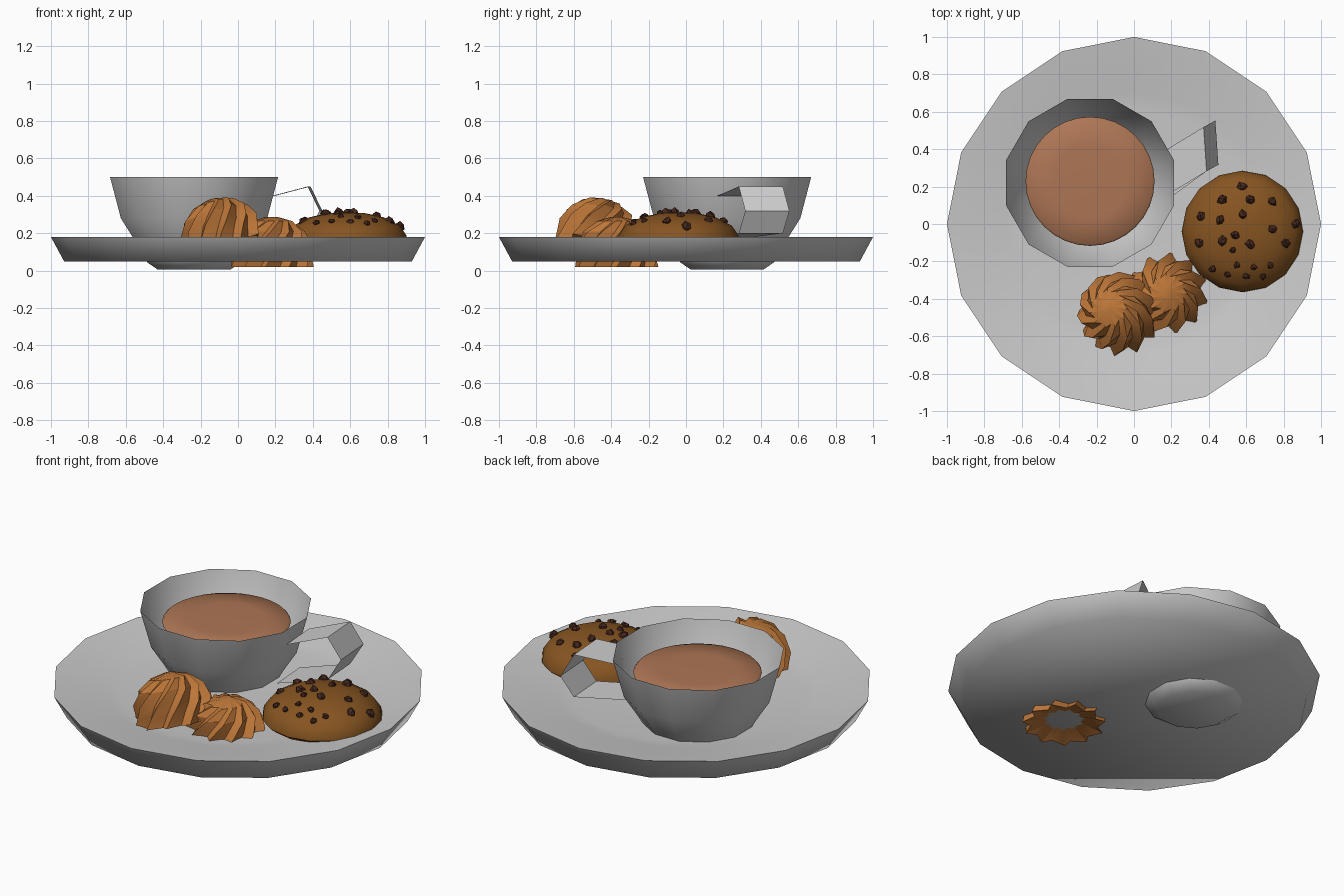
import bpy, bmesh, math, random
from mathutils import Vector, Matrix

if "Cube" in bpy.data.objects:
    bpy.data.objects.remove(bpy.data.objects["Cube"])

random.seed(4)


def material(name, rgb):
    m = bpy.data.materials.new(name)
    m.diffuse_color = (*rgb, 1)
    m.use_nodes = True
    m.node_tree.nodes["Principled BSDF"].inputs["Base Color"].default_value = m.diffuse_color
    return m


def finish(name, bm, mat=None, smooth=None, fix=True):
    if fix:
        bmesh.ops.recalc_face_normals(bm, faces=bm.faces)
    me = bpy.data.meshes.new(name)
    bm.to_mesh(me)
    bm.free()
    ob = bpy.data.objects.new(name, me)
    bpy.context.collection.objects.link(ob)
    if mat:
        me.materials.append(mat)
    if smooth:
        bpy.ops.object.select_all(action='DESELECT')
        ob.select_set(True)
        bpy.context.view_layer.objects.active = ob
        bpy.ops.object.shade_smooth_by_angle(angle=math.radians(smooth))
    return ob


def loft(rings, cap_start=False, cap_end=False):
    """Skin closed rings of points; caps fill the first/last ring."""
    bm = bmesh.new()
    vs = [[bm.verts.new(p) for p in ring] for ring in rings]
    for a, b in zip(vs, vs[1:]):
        for i in range(len(a)):
            j = (i + 1) % len(a)
            bm.faces.new((a[i], a[j], b[j], b[i]))
    if cap_start:
        bm.faces.new(vs[0][::-1])
    if cap_end:
        bm.faces.new(vs[-1])
    return bm


def lathe(profile, n, center=(0, 0), start=0, **caps):
    def ring(r, z):
        angles = [math.radians(start) + math.tau * i / n for i in range(n)]
        return [(center[0] + r * math.cos(a), center[1] + r * math.sin(a), z) for a in angles]
    return loft([ring(r, z) for r, z in profile], **caps)


tea_mat = material("tea", (0.42, 0.18, 0.09))
swirl_mat = material("swirl_biscuit", (0.50, 0.18, 0.04))
cookie_mat = material("cookie", (0.24, 0.09, 0.015))
chip_mat = material("chocolate", (0.06, 0.02, 0.012))

# Saucer: flat underside, flared rim, shallow well
finish("saucer", lathe([(0.93, 0.05), (1.0, 0.18), (0.83, 0.155), (0.70, 0.13), (0.62, 0.12)],
                       16, cap_start=True, cap_end=True), smooth=75)

# Cup: thin twelve-sided bowl
CUP = (-0.235, 0.22)
finish("cup", lathe([(0.20, 0.005), (0.26, 0.045), (0.34, 0.18), (0.405, 0.28), (0.465, 0.50)],
                    12, CUP, 15, cap_start=True), smooth=40, fix=False)

# Tea surface
finish("tea", lathe([(0.345, 0.40), (0.335, 0.412), (0.2, 0.418)], 32, (-0.235, 0.228),
                    cap_end=True), tea_mat, smooth=60, fix=False)

# Handle: angular ribbon
bm = bmesh.new()
path = [(0.19, 0.285, 0.40), (0.38, 0.40, 0.45), (0.443, 0.435, 0.32),
        (0.38, 0.40, 0.20), (0.16, 0.24, 0.18)]
half = Vector((0.008, -0.118, 0))
pairs = [(bm.verts.new(Vector(p) - half), bm.verts.new(Vector(p) + half)) for p in path]
for (a, b), (c, d) in zip(pairs, pairs[1:]):
    bm.faces.new((a, b, d, c))
finish("handle", bm, fix=False)

# Round cookie
COOKIE = (0.58, -0.04)
dome = [(0.325, 0.16), (0.32, 0.19), (0.285, 0.24), (0.20, 0.285), (0.10, 0.307), (0.02, 0.312)]
finish("cookie", lathe([(0.28, 0.125)] + dome, 16, COOKIE, cap_start=True, cap_end=True),
       cookie_mat, smooth=50)


def dome_height(r):
    for (r1, z1), (r0, z0) in zip(dome, dome[1:]):
        if r0 <= r <= r1:
            return z0 + (z1 - z0) * (r - r0) / (r1 - r0)
    return dome[-1][1]


# Chocolate chips: small rough lumps on the dome
spots = [(.58, .20), (.47, .13), (.62, .13), (.74, .12), (.36, .04), (.46, .02), (.58, .05),
         (.74, -.03), (.54, -.06), (.35, -.10), (.47, -.09), (.62, -.11), (.81, -.10),
         (.53, -.14), (.865, 0), (.73, -.22), (.64, -.23), (.55, -.22), (.42, -.24),
         (.50, -.27), (.60, -.28), (.69, -.28)]
bm = bmesh.new()
for x, y in spots:
    z = dome_height(math.hypot(x - COOKIE[0], y - COOKIE[1]))
    size = 0.028 if y > -0.12 else 0.02
    made = bmesh.ops.create_icosphere(bm, subdivisions=1, radius=size)['verts']
    spin = Matrix.Rotation(random.uniform(0, 6), 3, 'Z') @ Matrix.Rotation(random.uniform(0, 6), 3, 'X')
    for v in made:
        v.co = spin @ (v.co * random.uniform(0.75, 1.15)) + Vector((x, y, z))
finish("chocolate_chips", bm, chip_mat)


# Piped swirl biscuits: twisted star section
def swirl(name, place, points=11):
    profile = [(0.225, 0.0, 0), (0.215, 0.06, 10), (0.215, 0.12, 22), (0.18, 0.19, 40),
               (0.11, 0.245, 62), (0.03, 0.268, 85)]
    rings = []
    for r, z, twist in profile:
        ring = []
        for i in range(points * 2):
            a = math.tau * (i + (0.35 if i % 2 else 0)) / (points * 2) + math.radians(twist)
            q = r * (0.80 if i % 2 else 1)
            ring.append(place @ Vector((q * math.cos(a), q * math.sin(a), z)))
        rings.append(ring)
    # hollow underside
    c = place @ Vector((0, 0, 0.06))
    rings.insert(0, [c + (p - c) * 0.3 for p in rings[0]])
    finish(name, loft(rings, cap_start=True, cap_end=True), swirl_mat, smooth=30)


swirl("swirl_biscuit_low", Matrix.Translation((0.18, -0.37, 0.02)))
lean = Matrix.Rotation(math.radians(-17), 4, 'Y') @ Matrix.Rotation(math.radians(-8), 4, 'X')
swirl("swirl_biscuit_leaning", Matrix.Translation((-0.065, -0.485, 0.125)) @ lean)
